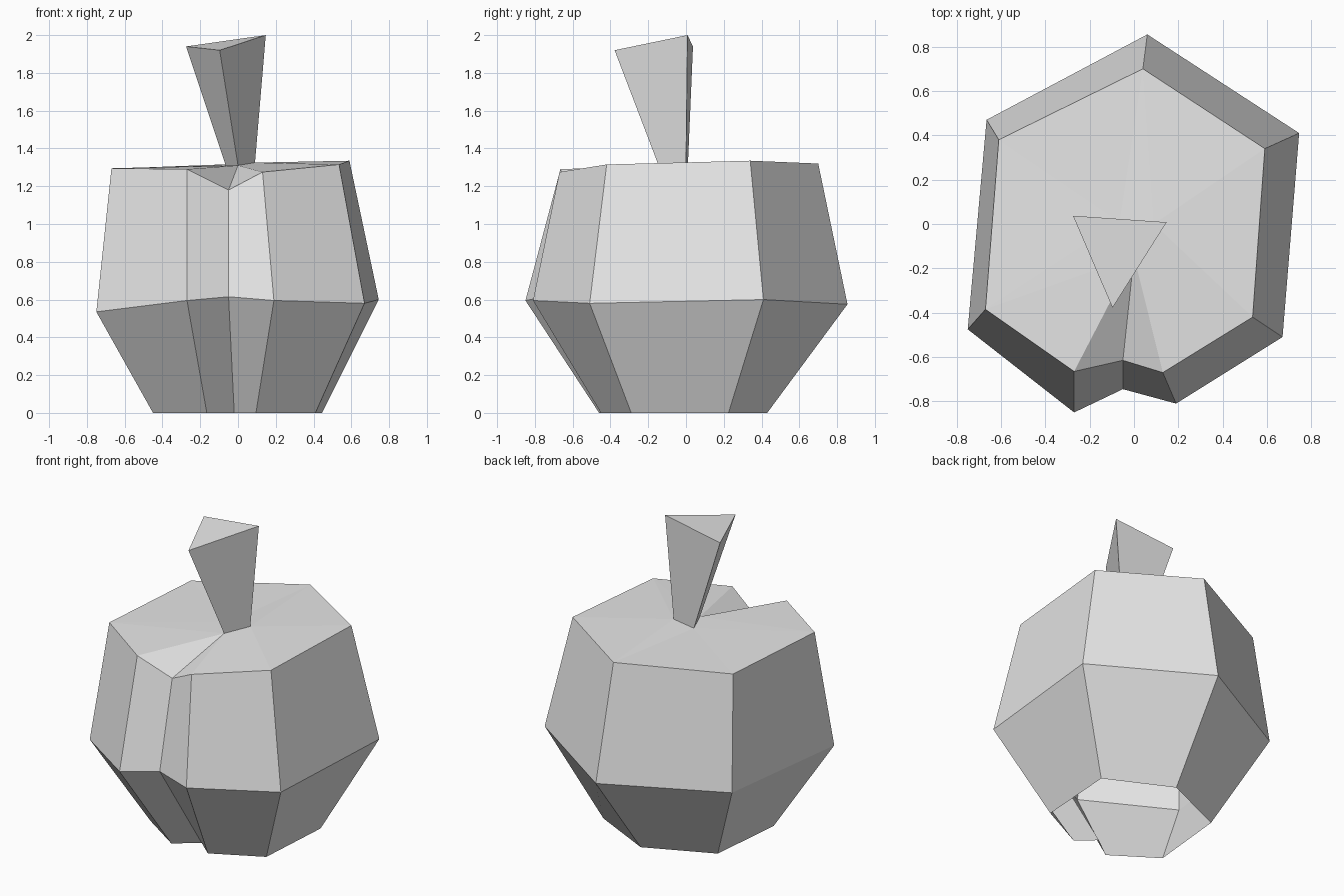
import bpy
import bmesh

default_cube = bpy.data.objects.get("Cube")
if default_cube:
    bpy.data.objects.remove(default_cube, do_unlink=True)

# Single plain grey
grey = bpy.data.materials.new("light_grey")
grey.use_nodes = True
grey.diffuse_color = (0.8, 0.8, 0.8, 1)
grey.node_tree.nodes["Principled BSDF"].inputs["Base Color"].default_value = grey.diffuse_color


def add_ring(bm, points):
    return [bm.verts.new(point) for point in points]


def bridge(bm, lower, upper):
    """Join two equal rings, listed counter-clockwise from above, with quads."""
    count = len(lower)
    for i in range(count):
        j = (i + 1) % count
        bm.faces.new((lower[i], lower[j], upper[j], upper[i]))


def finish(bm, name):
    mesh = bpy.data.meshes.new(name)
    bm.to_mesh(mesh)
    bm.free()
    mesh.materials.append(grey)
    obj = bpy.data.objects.new(name, mesh)
    bpy.context.scene.collection.objects.link(obj)
    return obj


# Fruit cross-sections, counter-clockwise from the front right corner;
# the third point of each is the front crease
base = [(-.45, -.27, 0), (-.165, -.46, 0), (-.02, -.35, 0), (.095, -.45, 0),
        (.41, -.29, 0), (.445, .225, 0), (.03, .43, 0), (-.4, .24, 0)]
belly = [(-.75, -.475, .535), (-.27, -.85, .595), (-.05, -.745, .615), (.19, -.81, .595),
         (.67, -.51, .58), (.745, .41, .6), (.06, .855, .575), (-.665, .47, .56)]
shoulder = [(-.67, -.385, 1.295), (-.27, -.665, 1.29), (-.05, -.615, 1.18), (.13, -.67, 1.275),
            (.535, -.42, 1.315), (.59, .34, 1.335), (.04, .7, 1.32), (-.61, .38, 1.295)]

# Triangular stem, flaring toward its tip: right, front and left corners
stem_root = [(-.065, .01, 1.31), (0, -.145, 1.31), (.09, 0, 1.325)]
stem_tip = [(-.275, .037, 1.94), (-.097, -.378, 1.92), (.147, .008, 2)]

# Fruit body: open underneath, walls up to the shoulder, then a cap
# that runs in to the foot of the stem
bm = bmesh.new()
rings = [add_ring(bm, ring) for ring in (base, belly, shoulder)]
for lower, upper in zip(rings, rings[1:]):
    bridge(bm, lower, upper)
top = rings[-1]
right, front, left = add_ring(bm, stem_root)
fans = {right: top[6:] + top[:1], front: top[:5], left: top[4:7]}
for hub, rim in fans.items():
    for a, b in zip(rim, rim[1:]):
        bm.faces.new((a, b, hub))
# Triangles that close the gaps between neighbouring fans
bm.faces.new((top[0], front, right))
bm.faces.new((top[4], left, front))
bm.faces.new((top[6], right, left))
finish(bm, "apple_body")

# Stem with a closed tip
bm = bmesh.new()
root, tip = add_ring(bm, stem_root), add_ring(bm, stem_tip)
bridge(bm, root, tip)
bm.faces.new(tip)
finish(bm, "stem")
